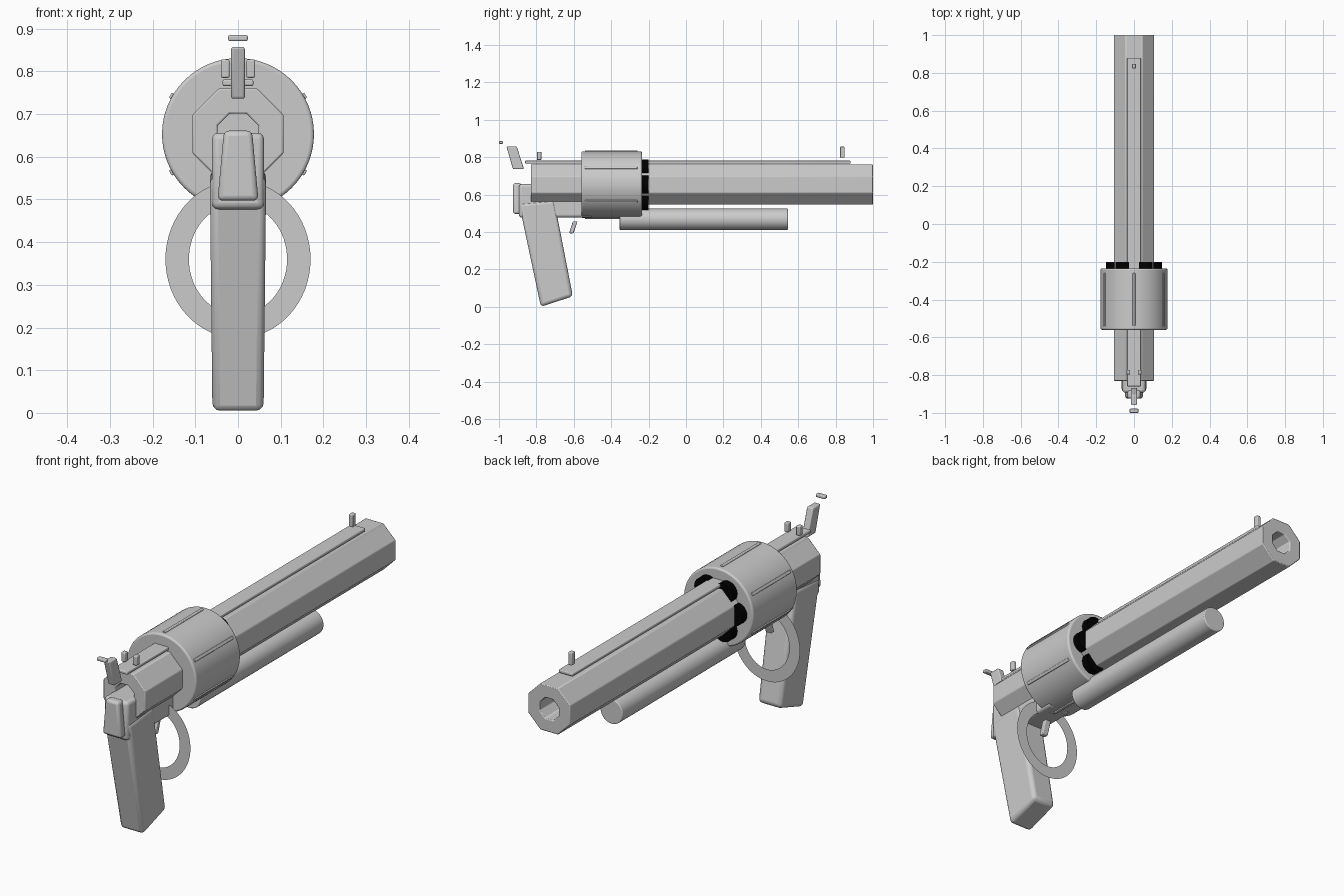
import bpy, bmesh, math
from mathutils import Matrix

cube = bpy.data.objects.get("Cube")
if cube:
    bpy.data.objects.remove(cube)


def material(name, v):
    m = bpy.data.materials.new(name)
    m.use_nodes = True
    m.diffuse_color = (v, v, v, 1)
    m.node_tree.nodes["Principled BSDF"].inputs["Base Color"].default_value = (v, v, v, 1)
    return m


steel = material("light_grey", 0.6)
black = material("black", 0.0)
AXIS = 0.653  # height of the bore line


def finish(name, bm, mat=steel, bevel=0, segments=3):
    bmesh.ops.recalc_face_normals(bm, faces=bm.faces)
    mesh = bpy.data.meshes.new(name)
    bm.to_mesh(mesh)
    bm.free()
    mesh.materials.append(mat)
    ob = bpy.data.objects.new(name, mesh)
    bpy.context.collection.objects.link(ob)
    if bevel:
        mod = ob.modifiers.new("bevel", 'BEVEL')
        mod.width, mod.segments = bevel, segments
        mod.limit_method, mod.angle_limit = 'ANGLE', math.radians(40)
    bpy.ops.object.select_all(action='DESELECT')
    ob.select_set(True)
    bpy.context.view_layer.objects.active = ob
    bpy.ops.object.shade_smooth_by_angle(angle=math.radians(35))
    return ob


def box(name, x, y, z, bevel=0.004, roll=0):
    """Box from (min, max) ranges, optionally rolled about the bore line."""
    bm = bmesh.new()
    bmesh.ops.create_cube(bm, size=1)
    for v in bm.verts:
        v.co = [(a + b) / 2 + c * (b - a) for (a, b), c in zip((x, y, z), v.co)]
    pivot = Matrix.Translation((0, 0, AXIS))
    bm.transform(pivot @ Matrix.Rotation(roll, 4, 'Y') @ pivot.inverted())
    return finish(name, bm, bevel=bevel)


def rod(name, r, y, x=0, z=AXIS, n=48, mat=steel, bevel=0):
    """Solid cylinder along y."""
    bm = bmesh.new()
    bmesh.ops.create_cone(bm, cap_ends=True, segments=n, radius1=r, radius2=r, depth=y[1] - y[0])
    bm.transform(Matrix.Translation((x, sum(y) / 2, z)) @ Matrix.Rotation(math.pi / 2, 4, 'X'))
    return finish(name, bm, mat, bevel)


def slab(name, profile, half_widths, bevel):
    """Side profile of (y, z) points, with a half width for each point."""
    bm = bmesh.new()
    sides = [[bm.verts.new((s * w, y, z)) for (y, z), w in zip(profile, half_widths)] for s in (-1, 1)]
    for side in sides:
        bm.faces.new(side)
    n = len(profile)
    for i in range(n):
        j = (i + 1) % n
        bm.faces.new((sides[0][i], sides[0][j], sides[1][j], sides[1][i]))
    return finish(name, bm, bevel=bevel)


def ring(bm, rx, rz, y, z, n, phase=0):
    angles = [2 * math.pi * (i + phase) / n for i in range(n)]
    return [bm.verts.new((rx * math.cos(a), y, z + rz * math.sin(a))) for a in angles]


def bridge(bm, a, b):
    for i in range(len(a)):
        j = (i + 1) % len(a)
        bm.faces.new((a[i], a[j], b[j], b[i]))


# Octagonal barrel with a hollow bore
bm = bmesh.new()
OUTER, BORE = 0.116, 0.052
loops = [ring(bm, r, r, y, AXIS, 8, 0.5)
         for r, y in ((OUTER, -0.83), (OUTER, 1.0), (BORE, 1.0), (BORE, -0.83))]
for i in range(4):
    bridge(bm, loops[i], loops[(i + 1) % 4])
finish("barrel", bm, bevel=0.004, segments=2)

# Revolving drum with raised ribs and dark chambers
rod("drum", 0.178, (-0.56, -0.235), n=64, bevel=0.008)
for i in range(6):
    a = math.pi * i / 3
    box(f"drum_rib_{i + 1}", (-0.007, 0.007), (-0.54, -0.26), (0.82, 0.836), 0.003, roll=a)
    rod(f"chamber_{i + 1}", 0.048, (-0.24, -0.2), 0.1 * math.cos(a), AXIS + 0.1 * math.sin(a),
        n=32, mat=black)

# Rod housing under the barrel
rod("rod_housing", 0.057, (-0.355, 0.545), z=0.468, bevel=0.004)

# Top strap and sights
box("top_strap", (-0.036, 0.036), (-0.86, 0.88), (0.766, 0.781))
box("front_sight", (-0.01, 0.01), (0.823, 0.848), (0.797, 0.856))
for side, s in (("left", 1), ("right", -1)):
    box(f"rear_sight_{side}", sorted((s * 0.02, s * 0.04)), (-0.797, -0.773), (0.785, 0.828))

# Frame and tapered back plate
box("frame", (-0.061, 0.061), (-0.893, -0.5), (0.477, 0.656), 0.015)
slab("back_plate", [(-0.924, 0.497), (-0.88, 0.497), (-0.88, 0.661), (-0.924, 0.661)],
     [0.048, 0.048, 0.033, 0.033], 0.012)

# Raked grip
slab("grip", [(-0.893, 0.553), (-0.776, 0.0), (-0.605, 0.056), (-0.705, 0.57)],
     [0.066, 0.06, 0.06, 0.066], 0.018)

# Hammer, spur and trigger
slab("hammer", [(-0.96, 0.857), (-0.905, 0.857), (-0.866, 0.736), (-0.925, 0.736)], [0.016] * 4, 0.005)
box("hammer_spur", (-0.023, 0.023), (-1.0, -0.978), (0.871, 0.885))
slab("trigger", [(-0.605, 0.457), (-0.58, 0.457), (-0.602, 0.393), (-0.625, 0.393)], [0.015] * 4, 0.004)

# Flat trigger guard ring
bm = bmesh.new()
bridge(bm, ring(bm, 0.17, 0.185, -0.59, 0.36, 64), ring(bm, 0.115, 0.13, -0.59, 0.36, 64))
finish("trigger_guard", bm)
